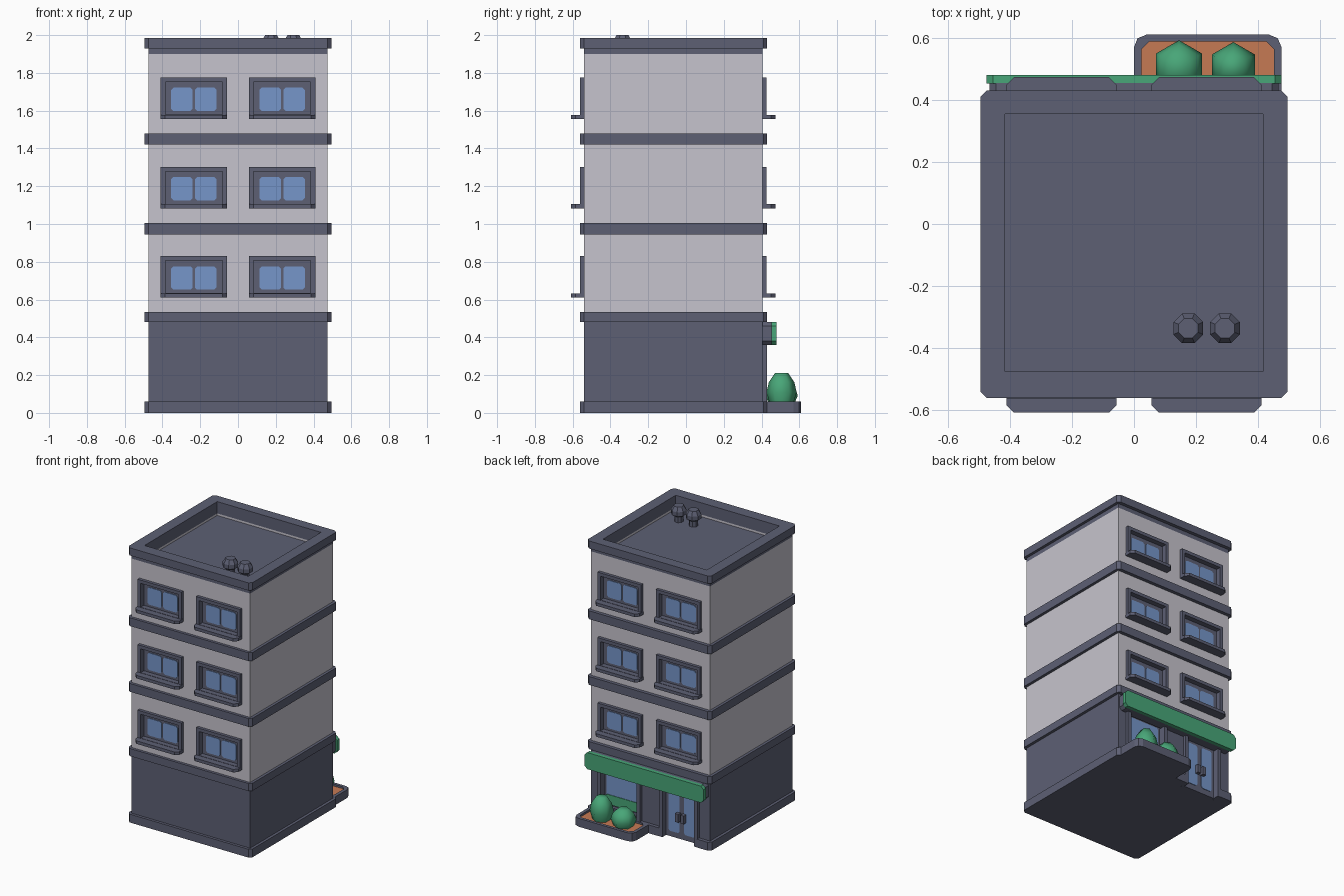
import bpy, bmesh, math

if "Cube" in bpy.data.objects:
    bpy.data.objects.remove(bpy.data.objects["Cube"])


def material(name, r, g, b):
    lin = [((c / 255 + 0.055) / 1.055) ** 2.4 for c in (r, g, b)]
    m = bpy.data.materials.new(name)
    m.diffuse_color = (*lin, 1)
    m.use_nodes = True
    m.node_tree.nodes["Principled BSDF"].inputs["Base Color"].default_value = m.diffuse_color
    return m


SLATE = material("slate trim", 93, 96, 116)
WALL = material("light grey wall", 198, 196, 205)
GLASS = material("blue glass", 118, 150, 202)
GREEN = material("green", 72, 166, 120)
SOIL = material("orange soil", 198, 122, 84)


def finish(name, bm, mat):
    bmesh.ops.recalc_face_normals(bm, faces=bm.faces)
    me = bpy.data.meshes.new(name)
    bm.to_mesh(me)
    bm.free()
    me.materials.append(mat)
    ob = bpy.data.objects.new(name, me)
    bpy.context.collection.objects.link(ob)
    return ob


def add_box(bm, x, y, z, axis=None, bevel=0.0, seg=1):
    """Box from (min,max) pairs; optionally bevels the edges along one axis."""
    y = sorted(y)
    v = [bm.verts.new((a, b, c)) for a in x for b in y for c in z]
    quads = ((0, 1, 3, 2), (4, 6, 7, 5), (0, 4, 5, 1), (2, 3, 7, 6), (0, 2, 6, 4), (1, 5, 7, 3))
    fs = [bm.faces.new([v[i] for i in q]) for q in quads]
    if axis is not None:
        edges = {e for f in fs for e in f.edges
                 if abs(e.verts[0].co[axis] - e.verts[1].co[axis]) > 1e-5
                 and all(abs(e.verts[0].co[k] - e.verts[1].co[k]) < 1e-6 for k in range(3) if k != axis)}
        bmesh.ops.bevel(bm, geom=list(edges), offset=bevel, segments=seg, profile=0.5, affect='EDGES')


def box(name, x, y, z, mat, axis=None, bevel=0.0, seg=1):
    bm = bmesh.new()
    add_box(bm, x, y, z, axis, bevel, seg)
    return finish(name, bm, mat)


def cut(ob, boxes):
    """Subtract boxes from an object."""
    bm = bmesh.new()
    for b in boxes:
        add_box(bm, *b)
    cutter = finish("cutter", bm, SLATE)
    cutter.hide_render = True
    mod = ob.modifiers.new("cut", 'BOOLEAN')
    mod.operation, mod.solver, mod.object = 'DIFFERENCE', 'EXACT', cutter
    bpy.context.view_layer.objects.active = ob
    bpy.ops.object.modifier_apply(modifier=mod.name)
    bpy.data.objects.remove(cutter)


def lathe(name, x, y, rings, n, turn, mat, smooth=False):
    bm = bmesh.new()
    loops = [[bm.verts.new((x + r * math.cos(turn + 2 * math.pi * i / n),
                            y + r * math.sin(turn + 2 * math.pi * i / n), z)) for i in range(n)]
             for r, z in rings]
    for a, b in zip(loops, loops[1:]):
        for i in range(n):
            j = (i + 1) % n
            bm.faces.new((a[i], a[j], b[j], b[i])).smooth = smooth
    bm.faces.new(loops[0][::-1])
    bm.faces.new(loops[-1]).smooth = smooth
    return finish(name, bm, mat)


def frame(name, x, z, y, w, bottom=True):
    """Rectangular frame of four (or three) bars."""
    bm = bmesh.new()
    add_box(bm, (x[0], x[0] + w), y, z)
    add_box(bm, (x[1] - w, x[1]), y, z)
    add_box(bm, (x[0] + w, x[1] - w), y, (z[1] - w, z[1]))
    if bottom:
        add_box(bm, (x[0] + w, x[1] - w), y, (z[0], z[0] + w))
    return finish(name, bm, SLATE)


FRONT, BACK = -0.54, 0.405
BODY_X, BODY_Y = (-0.475, 0.475), (FRONT, BACK)
BAND_X, BAND_Y = (-0.495, 0.495), (-0.56, 0.43)
LEVELS = (0.61, 1.083, 1.556)
DOOR_X, SHOP_X = (-0.39, -0.085), (0.07, 0.41)

# Walls: dark ground floor, light upper floors, roof trim
ground = box("ground_floor", BODY_X, BODY_Y, (0.0, 0.5), SLATE)
cut(ground, [((DOOR_X[0] + .01, DOOR_X[1] - .01), (0.37, 0.5), (-0.1, 0.37)),
             ((SHOP_X[0] + .01, SHOP_X[1] - .01), (0.37, 0.5), (0.09, 0.37))])
upper = box("upper_floors", BODY_X, BODY_Y, (0.5, 1.9), WALL)
roof_trim = box("roof_trim", BODY_X, BODY_Y, (1.9, 1.94), SLATE)

# Storey bands with clipped corners
plinth = box("plinth", BAND_X, BAND_Y, (0, 0.06), SLATE, 2, 0.02)
cut(plinth, [(DOOR_X, (0.37, 0.5), (-0.1, 0.1))])
for i, z in enumerate(((0.48, 0.535), (0.945, 1.005), (1.42, 1.48))):
    box(f"storey_band_{i + 1}", BAND_X, BAND_Y, z, SLATE, 2, 0.02)
parapet = box("parapet", BAND_X, BAND_Y, (1.93, 1.985), SLATE, 2, 0.02)

# Sunken roof
well = ((-0.415, 0.415), (-0.475, 0.355), (1.875, 2.1))
holes = [well]
for s, wall in ((-1, FRONT), (1, BACK)):
    for z0 in LEVELS:
        for cx in (-0.234, 0.234):
            holes.append(((cx - .165, cx + .165), (wall - s * .03, wall + s * .1), (z0 + .01, z0 + .21)))
cut(upper, holes)
cut(roof_trim, [well])
cut(parapet, [well])
box("roof_floor", (-0.42, 0.42), (-0.48, 0.36), (1.865, 1.885), SLATE)

# Roof vents
for i, x in enumerate((0.175, 0.293)):
    lathe(f"roof_vent_{i + 1}", x, -0.336,
          ((.03, 1.88), (.03, 1.925), (.052, 1.94), (.052, 1.97), (.034, 2.0)), 8, math.pi / 8, SLATE)

# Windows on front and back
for s, wall, side in ((-1, FRONT, "front"), (1, BACK, "back")):
    for k, z0 in enumerate(LEVELS):
        for cx in (-0.234, 0.234):
            tag = f"{side}_{k + 1}_{'left' if cx < 0 else 'right'}"
            frame("window_frame_" + tag, (cx - .175, cx + .175), (z0, z0 + .22),
                  (wall - s * .028, wall + s * .022), 0.024)
            # clipped sill; its back is buried in the wall
            box("window_sill_" + tag, (cx - .177, cx + .177), (wall - s * .025, wall + s * .068),
                (z0, z0 + .022), SLATE, 2, 0.024)
            box("window_sash_" + tag, (cx - .16, cx + .16), (wall - s * .03, wall - s * .015),
                (z0 + .015, z0 + .205), SLATE)
            bm = bmesh.new()
            for px in (-0.063, 0.063):
                add_box(bm, (cx + px - .057, cx + px + .057), (wall - s * .02, wall - s * .011),
                        (z0 + .042, z0 + .166), 1, 0.012)
            finish("window_panes_" + tag, bm, GLASS)

# Shop front: door with two leaves
frame("door_frame", DOOR_X, (0, 0.40), (0.372, 0.428), 0.026, False)
box("door_leaves", (-0.37, -0.105), (0.365, 0.385), (0.0, 0.37), SLATE)
bm, bh = bmesh.new(), bmesh.new()
for s in (-1, 1):
    cx = -0.2375 + s * 0.062
    add_box(bm, (cx - .044, cx + .044), (.38, .389), (0.04, 0.345), 1, 0.012)
    cx = -0.2375 + s * 0.022
    add_box(bh, (cx - .013, cx + .013), (.38, .415), (0.13, 0.19))
finish("door_glass", bm, GLASS)
finish("door_handles", bh, SLATE)

# Shop window with low green strip
frame("shop_window_frame", SHOP_X, (0.05, 0.40), (0.372, 0.428), 0.028)
box("shop_window_sash", (0.09, 0.39), (0.365, 0.38), (0.06, 0.38), SLATE)
box("shop_window_glass", (0.115, 0.365), (0.375, 0.386), (0.1, 0.355), GLASS, 1, 0.012)
box("shop_window_green", (0.115, 0.365), (0.38, 0.39), (0.1, 0.17), GREEN)

# Sign board over the shop
box("sign_backing", (-0.465, 0.465), (0.39, 0.455), (0.36, 0.48), SLATE, 1, 0.02)
box("sign_board", BODY_X, (0.452, 0.48), (0.36, 0.48), GREEN, 1, 0.02)

# Planter with soil and two bushes
planter = box("planter", (0.0, 0.475), (0.36, 0.61), (0, 0.06), SLATE, 2, 0.04, 2)
cut(planter, [((0.024, 0.451), (0.43, 0.588), (0.04, 0.1), 2, 0.025)])
box("planter_soil", (0.02, 0.455), (0.425, 0.592), (0.03, 0.046), SOIL, 2, 0.028)
for i, (x, r, h) in enumerate(((0.145, 0.086, 0.125), (0.32, 0.08, 0.168))):
    lathe(f"bush_{i + 1}", x, 0.506,
          ((r * .75, .042), (r, .042 + h * .4), (r * .84, .042 + h * .72), (r * .45, .042 + h)),
          6, math.pi / 6, GREEN, True)
